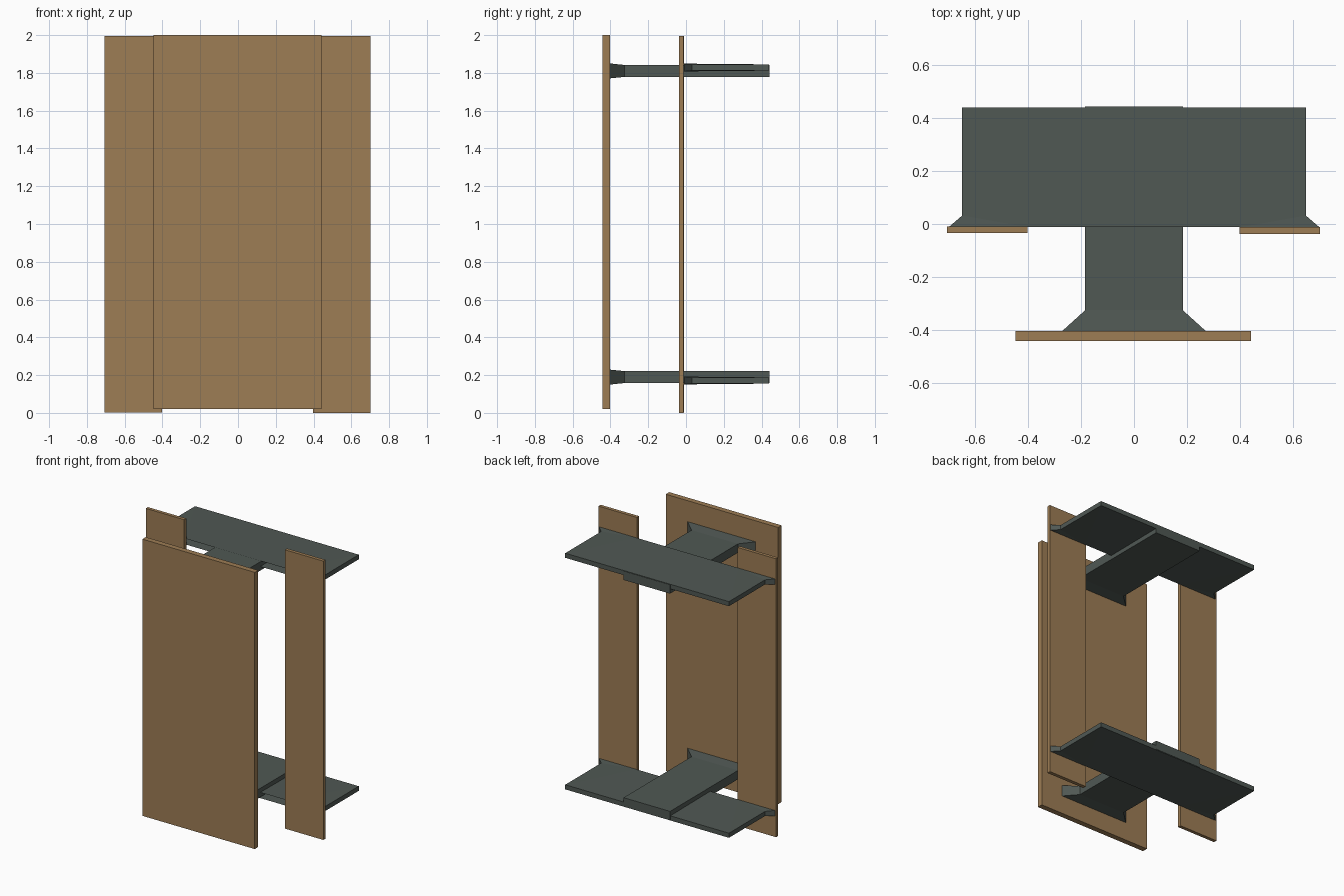
import bpy, bmesh

if "Cube" in bpy.data.objects:
    bpy.data.objects.remove(bpy.data.objects["Cube"])


def material(name, color):
    m = bpy.data.materials.new(name)
    m.diffuse_color = (*color, 1)
    m.use_nodes = True
    m.node_tree.nodes["Principled BSDF"].inputs["Base Color"].default_value = m.diffuse_color
    return m


WOOD = material("brown_wood", (0.34, 0.205, 0.09))
METAL = material("dark_grey_metal", (0.08, 0.098, 0.088))


def finish(name, bm, mat):
    bmesh.ops.recalc_face_normals(bm, faces=bm.faces)
    me = bpy.data.meshes.new(name)
    bm.to_mesh(me)
    bm.free()
    me.materials.append(mat)
    bpy.context.collection.objects.link(bpy.data.objects.new(name, me))


def box(name, x0, x1, y0, y1, z0, z1, mat):
    bm = bmesh.new()
    bmesh.ops.create_cube(bm, size=1)
    for v in bm.verts:
        v.co = (x0 if v.co.x < 0 else x1, y0 if v.co.y < 0 else y1,
                z0 if v.co.z < 0 else z1)
    finish(name, bm, mat)


def plate(name, outline, z0, z1, flare_y, grow):
    """Extruded outline; points at flare_y get thicker by grow each way."""
    bm = bmesh.new()
    rings = []
    for z, s in ((z0, -1), (z1, 1)):
        rings.append([bm.verts.new((x, y, z + s * grow * (y <= flare_y)))
                      for x, y in outline])
    n = len(outline)
    lo, hi = rings
    for i in range(n):
        j = (i + 1) % n
        bm.faces.new((lo[i], lo[j], hi[j], hi[i]))
    caps = [bm.faces.new(lo), bm.faces.new(hi)]
    bmesh.ops.triangulate(bm, faces=caps)
    finish(name, bm, METAL)


# Wooden boards
box("front_board", -0.447, 0.442, -0.442, -0.403, 0.02, 2.0, WOOD)
box("left_board", -0.706, -0.402, -0.034, -0.01, 0.003, 1.995, WOOD)
box("right_board", 0.398, 0.702, -0.037, -0.012, 0.0, 1.995, WOOD)

# Bracket outlines: central arm, and one half of the rear yoke (mirrored)
arm = [(-0.27, -0.403), (0.27, -0.403), (0.184, -0.325), (0.184, 0.443),
       (-0.184, 0.443), (-0.184, -0.325)]
half = [(0.455, 0.248), (0.455, 0.032), (0.408, -0.011), (0.698, -0.011),
        (0.648, 0.032), (0.648, 0.44)]
yoke = half + [(-x, y) for x, y in reversed(half)]

# Upper and lower brackets mirror each other about mid height
for level, f in (("upper", lambda z: z), ("lower", lambda z: 2.0 - z)):
    a, b = sorted((f(1.779), f(1.842)))
    plate(level + "_centre_arm", arm, a, b, -0.39, 0.008)
    a, b = sorted((f(1.812), f(1.845)))
    plate(level + "_rear_yoke", yoke, a, b, 0.0, 0.004)
